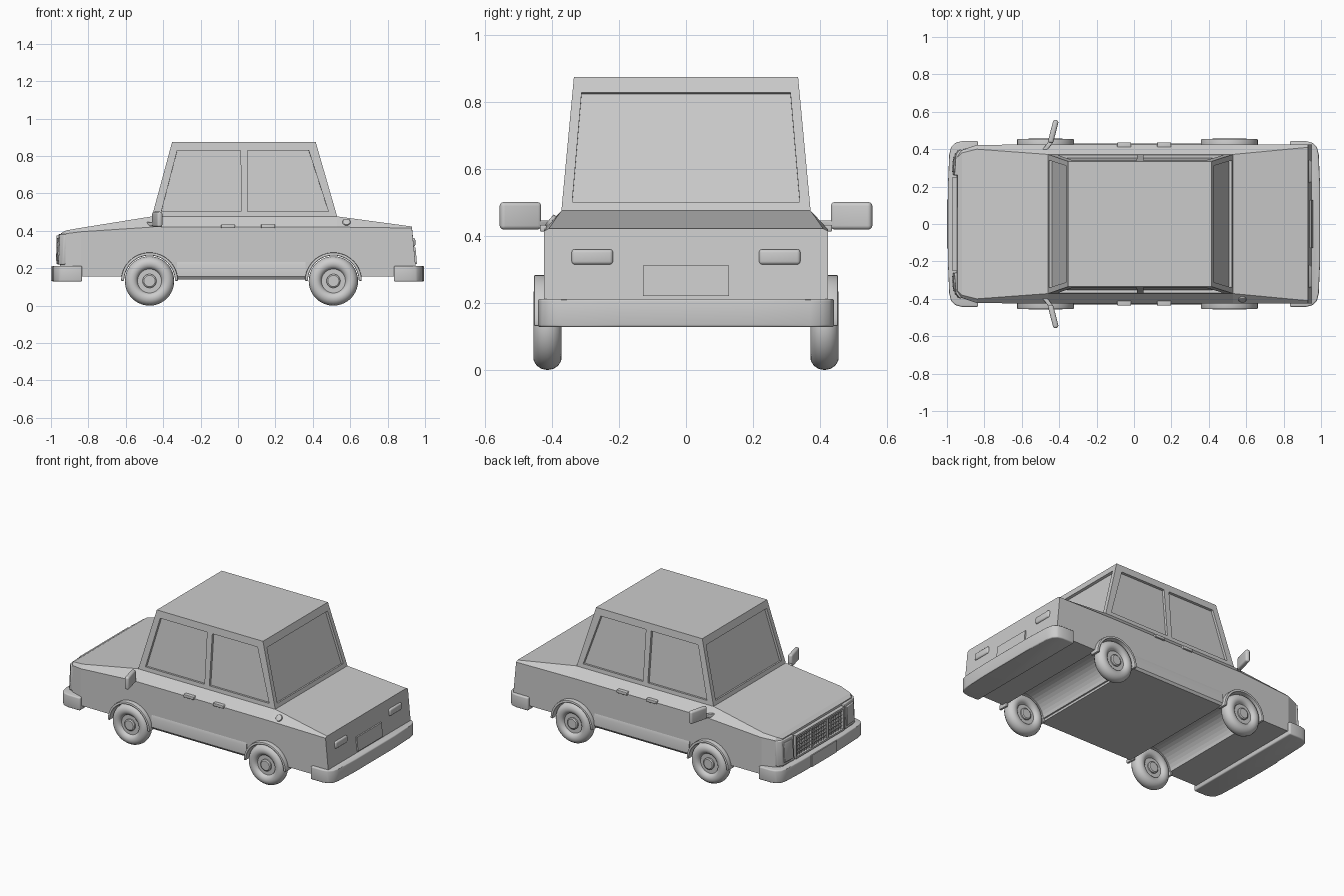
import bpy, bmesh, math
from mathutils import Vector

if "Cube" in bpy.data.objects:
    bpy.data.objects.remove(bpy.data.objects["Cube"])


def make(name, bm, bevel=0.0, segs=3, smooth=True):
    bmesh.ops.recalc_face_normals(bm, faces=bm.faces)
    me = bpy.data.meshes.new(name)
    bm.to_mesh(me)
    bm.free()
    ob = bpy.data.objects.new(name, me)
    bpy.context.collection.objects.link(ob)
    bpy.ops.object.select_all(action='DESELECT')
    ob.select_set(True)
    bpy.context.view_layer.objects.active = ob
    if bevel:
        m = ob.modifiers.new("bevel", 'BEVEL')
        m.width, m.segments, m.limit_method = bevel, segs, 'ANGLE'
        bpy.ops.object.modifier_apply(modifier=m.name)
    if smooth:
        bpy.ops.object.shade_smooth_by_angle(angle=math.radians(30))
    return ob


def add_prism(bm, pts, vec):
    a = [bm.verts.new(p) for p in pts]
    b = [bm.verts.new(Vector(p) + Vector(vec)) for p in pts]
    n = len(a)
    bm.faces.new(a)
    bm.faces.new(b)
    for i in range(n):
        bm.faces.new((a[i], a[(i + 1) % n], b[(i + 1) % n], b[i]))


def prism(name, pts, vec, **kw):
    bm = bmesh.new()
    add_prism(bm, pts, vec)
    return make(name, bm, **kw)


def add_box(bm, lo, hi):
    add_prism(bm, [(lo[0], lo[1], lo[2]), (hi[0], lo[1], lo[2]), (hi[0], hi[1], lo[2]),
                   (lo[0], hi[1], lo[2])], (0, 0, hi[2] - lo[2]))


def box(name, lo, hi, **kw):
    bm = bmesh.new()
    add_box(bm, lo, hi)
    return make(name, bm, **kw)


def cut(ob, cutter):
    cutter.hide_render = True
    m = ob.modifiers.new("cut", 'BOOLEAN')
    m.operation, m.solver, m.object = 'DIFFERENCE', 'EXACT', cutter
    bpy.context.view_layer.objects.active = ob
    bpy.ops.object.modifier_apply(modifier=m.name)
    bpy.data.objects.remove(cutter)


WX, WZ = (-0.473, 0.51), 0.132   # axle positions

# Body shell: lofted sections (x bottom, x top, belt width, belt z, top width, top z)
sections = [(-0.955, -0.945, 0.365, 0.375, 0.355, 0.388),
            (-0.925, -0.92, 0.395, 0.385, 0.38, 0.402),
            (-0.84, -0.84, 0.423, 0.395, 0.40, 0.416),
            (-0.46, -0.46, 0.425, 0.42, 0.372, 0.477),
            (0.53, 0.53, 0.425, 0.42, 0.372, 0.477),
            (0.955, 0.93, 0.425, 0.415, 0.41, 0.423)]
bm = bmesh.new()
rings = []
for xb, xt, wb, zb, wt, zt in sections:
    half = [(xb, wb, 0.155), (xt, wb, zb), (xt, wt, zt)]
    rings.append([bm.verts.new(p) for p in half] +
                 [bm.verts.new((x, -y, z)) for x, y, z in reversed(half)])
for a, b in zip(rings, rings[1:]):
    for i in range(6):
        bm.faces.new((a[i], a[(i + 1) % 6], b[(i + 1) % 6], b[i]))
bm.faces.new(rings[0])
bm.faces.new(rings[-1])
body = make("body", bm, smooth=False)

# Wheel wells run right across the body
for x in WX:
    pts = [(x + 0.14 * math.cos(t * math.tau / 40), -0.6, WZ + 0.14 * math.sin(t * math.tau / 40))
           for t in range(40)]
    cut(body, prism("well_cutter", pts, (0, 1.2, 0), smooth=False))

# Floor with side sills between the axles
sill = [(0.424, 0.235), (0.431, 0.215), (0.431, 0.155), (0.42, 0.14)]
prism("floor_sill", [(-0.325, y, z) for y, z in sill] +
      [(-0.325, -y, z) for y, z in reversed(sill)], (0.687, 0, 0))

# Cabin with recessed windows
Z0, Z1 = 0.47, 0.876


def cab(z):
    t = (z - Z0) / (Z1 - Z0)
    return -0.462 + 0.11 * t, 0.532 - 0.117 * t, 0.373 - 0.038 * t


bm = bmesh.new()
rows = []
for z in (Z0, Z1):
    f, r, w = cab(z)
    rows.append([bm.verts.new(p) for p in ((f, -w, z), (r, -w, z), (r, w, z), (f, w, z))])
for i in range(4):
    bm.faces.new((rows[0][i], rows[0][(i + 1) % 4], rows[1][(i + 1) % 4], rows[1][i]))
bm.faces.new(rows[0])
bm.faces.new(rows[1])
cabin = make("cabin", bm, smooth=False)

zl, zh = 0.502, 0.83
(fl, rl, wl), (fh, rh, wh) = cab(zl), cab(zh)
windows = [[(fl, -0.34, zl), (fl, 0.34, zl), (fh, 0.312, zh), (fh, -0.312, zh)],
           [(rl, -0.34, zl), (rl, 0.34, zl), (rh, 0.312, zh), (rh, -0.312, zh)]]
for s in (-1, 1):
    windows.append([(-0.41, s * wl, zl), (0.017, s * wl, zl), (0.014, s * wh, zh), (-0.325, s * wh, zh)])
    windows.append([(0.052, s * wl, zl), (0.484, s * wl, zl), (0.378, s * wh, zh), (0.052, s * wh, zh)])
for q in windows:
    q = [Vector(p) for p in q]
    n = (q[1] - q[0]).cross(q[3] - q[0]).normalized() * 0.016
    cut(cabin, prism("window_cutter", [p - n for p in q], n * 2, smooth=False))

# Bumpers with rounded corners
plan = [(0.833, 0.443), (0.92, 0.443), (0.955, 0.434), (0.978, 0.41), (0.988, 0.37), (0.995, 0.2)]
for s, name in ((-1, "front_bumper"), (1, "rear_bumper")):
    prism(name, [(s * x, y, 0.128) for x, y in plan] +
          [(s * x, -y, 0.128) for x, y in reversed(plan)], (0, 0, 0.085), bevel=0.008)

# Number plates, blank
box("front_plate", (-1.0, -0.13, 0.132), (-0.98, 0.13, 0.208))
prism("rear_plate", [(0.93, -0.128, 0.222), (0.957, -0.128, 0.222), (0.949, -0.128, 0.312),
                     (0.93, -0.128, 0.312)], (0, 0.256, 0))

# Grille: surround, dividers and fine bars
bm = bmesh.new()
for z in (0.222, 0.362):
    add_box(bm, (-0.97, -0.25, z), (-0.93, 0.25, z + 0.012))
for y in (-0.25, -0.09, 0.078, 0.238):
    add_box(bm, (-0.97, y, 0.222), (-0.93, y + 0.012, 0.374))
for i in range(1, 6):
    z = 0.228 + i * 0.0233
    add_box(bm, (-0.962, -0.25, z), (-0.93, 0.25, z + 0.006))
for i in range(1, 20):
    y = -0.25 + i * 0.025
    add_box(bm, (-0.96, y - 0.003, 0.222), (-0.93, y + 0.003, 0.374))
make("grille", bm, smooth=False)

# Wheel: lathe profile (radius, half width), mirrored to the inner side
prof = [(0.0, 0.034), (0.03, 0.034), (0.037, 0.029), (0.037, 0.02), (0.064, 0.02), (0.068, 0.03),
        (0.076, 0.037), (0.088, 0.042), (0.104, 0.041), (0.118, 0.033), (0.128, 0.019), (0.132, 0.0)]
prof += [(r, -w) for r, w in reversed(prof[:-1])]


def wheel(name, x, y):
    bm = bmesh.new()
    vs = [bm.verts.new((x, y + w, WZ + r)) for r, w in prof]
    es = [bm.edges.new(e) for e in zip(vs, vs[1:])]
    bmesh.ops.spin(bm, geom=vs + es, cent=(x, y, WZ), axis=(0, 1, 0),
                   angle=math.tau, steps=40, use_duplicate=False)
    bmesh.ops.remove_doubles(bm, verts=bm.verts, dist=1e-5)
    make(name, bm)


# Parts repeated on both sides
for s, side in ((-1, "right"), (1, "left")):
    for x, end in zip(WX, ("front", "rear")):
        wheel(f"{end}_wheel_{side}", x, s * 0.414)
        # Wheel arch lip
        arc = [math.pi * i / 24 for i in range(25)]
        lip = [(x + 0.152 * math.cos(a), s * 0.39, WZ + 0.152 * math.sin(a)) for a in arc]
        lip += [(x + 0.136 * math.cos(a), s * 0.39, WZ + 0.136 * math.sin(a)) for a in reversed(arc)]
        prism(f"{end}_arch_{side}", lip, (0, s * 0.065, 0), bevel=0.005, segs=2)
    # Door handles
    for x, end in ((-0.09, "front"), (0.123, "rear")):
        box(f"{end}_handle_{side}", (x, min(s * 0.40, s * 0.436), 0.414),
            (x + 0.075, max(s * 0.40, s * 0.436), 0.434), bevel=0.004)
    # Headlight housing and raised lens
    prism(f"headlight_{side}", [(-0.968, s * 0.26, 0.22), (-0.96, s * 0.372, 0.22),
          (-0.938, s * 0.398, 0.22), (-0.90, s * 0.39, 0.22), (-0.90, s * 0.26, 0.22)],
          (0.008, 0, 0.162), bevel=0.005)
    prism(f"headlight_lens_{side}", [(-0.974, s * 0.277, 0.24), (-0.967, s * 0.36, 0.24),
          (-0.94, s * 0.36, 0.24), (-0.94, s * 0.277, 0.24)], (0.006, 0, 0.122), bevel=0.004)
    # Tail light
    y = s * 0.28
    box(f"tail_light_{side}", (0.90, y - 0.062, 0.315), (0.948, y + 0.062, 0.361), bevel=0.01)
    # Wing mirror and its stalk
    prism(f"mirror_{side}", [(-0.462, s * 0.437, 0.42), (-0.433, s * 0.43, 0.42),
          (-0.402, s * 0.552, 0.42), (-0.43, s * 0.56, 0.42)], (0, 0, 0.082), bevel=0.012, segs=4)
    prism(f"mirror_stalk_{side}", [(-0.492, s * 0.395, 0.425), (-0.472, s * 0.385, 0.425),
          (-0.43, s * 0.44, 0.425), (-0.45, s * 0.45, 0.425)], (0, 0, 0.022), bevel=0.004)

# Fuel cap on the right rear shoulder
bm = bmesh.new()
bmesh.ops.create_cone(bm, cap_ends=True, segments=24, radius1=0.021, radius2=0.021, depth=0.02)
cap = make("fuel_cap", bm, bevel=0.003)
cap.location = (0.58, -0.401, 0.443)
cap.rotation_euler = (math.radians(50), 0, 0)
